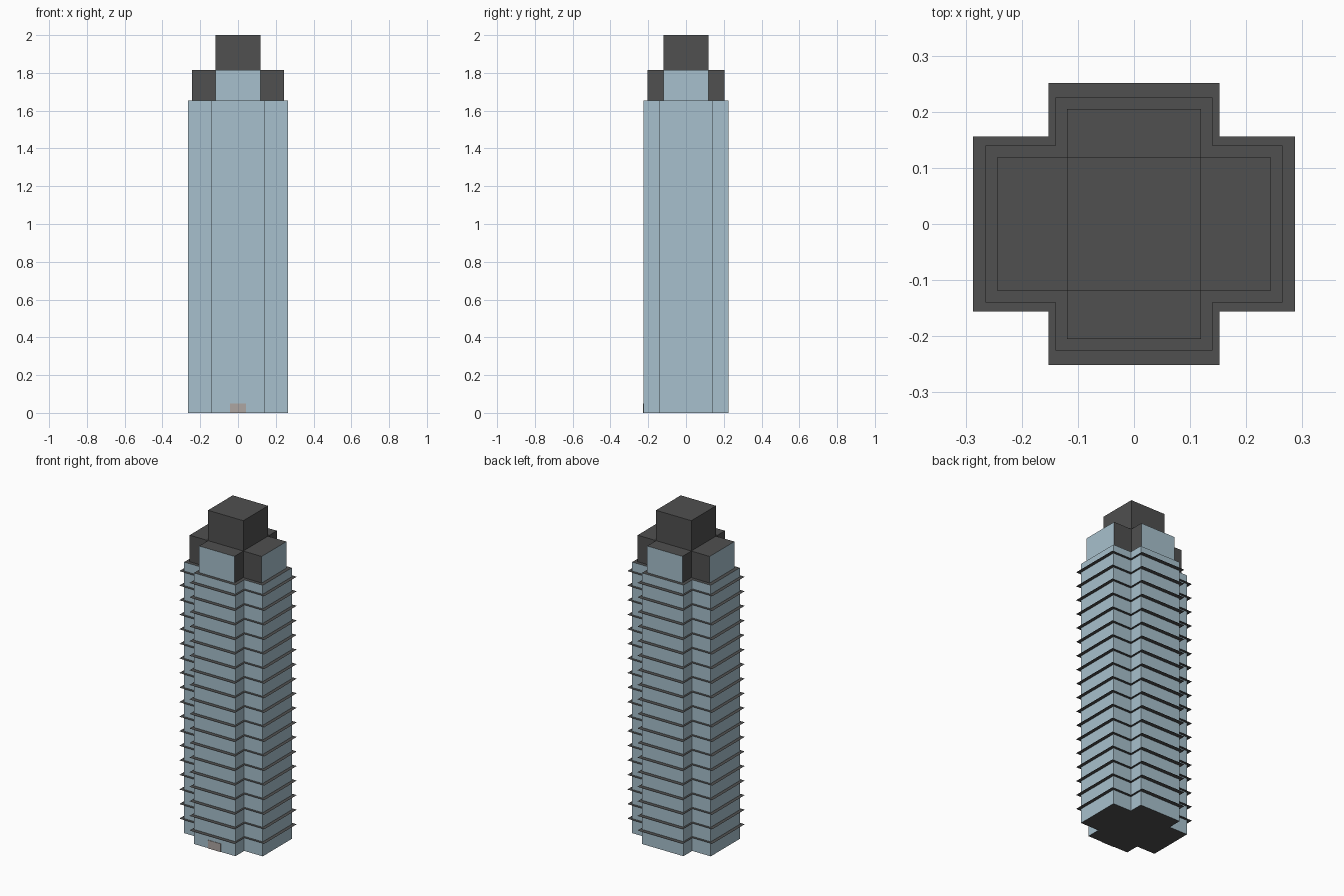
import bpy, bmesh

if "Cube" in bpy.data.objects:
    bpy.data.objects.remove(bpy.data.objects["Cube"])

def material(name, rgb):
    m = bpy.data.materials.new(name)
    m.diffuse_color = (*rgb, 1)
    m.use_nodes = True
    m.node_tree.nodes["Principled BSDF"].inputs["Base Color"].default_value = m.diffuse_color
    return m

GLASS = material("glass", (0.39, 0.53, 0.61))
DARK = material("dark_concrete", (0.08, 0.08, 0.08))
DOOR = material("door_panel", (0.42, 0.38, 0.36))

def cross(ax, ay, bx, by):
    """Plus-shaped outline: arms reach ax and by, with half widths ay and bx."""
    quarter = [(ax, ay), (bx, ay), (bx, by)]
    pts = quarter + [(-x, y) for x, y in reversed(quarter)]
    return pts + [(-x, -y) for x, y in pts]

def square(hx, hy, cy=0):
    return [(hx, cy - hy), (hx, cy + hy), (-hx, cy + hy), (-hx, cy - hy)]

def finish(name, bm, mats, pick=None):
    bm.normal_update()
    if pick:
        for f in bm.faces:
            f.material_index = pick(f)
    me = bpy.data.meshes.new(name)
    bm.to_mesh(me)
    bm.free()
    for m in mats:
        me.materials.append(m)
    ob = bpy.data.objects.new(name, me)
    bpy.context.collection.objects.link(ob)
    return ob

def prism(name, outline, z0, z1, mats, pick=None):
    bm = bmesh.new()
    f = bm.faces.new([bm.verts.new((x, y, z0)) for x, y in outline])
    top = bmesh.ops.extrude_face_region(bm, geom=[f], use_keep_orig=True)["geom"]
    verts = [v for v in top if isinstance(v, bmesh.types.BMVert)]
    bmesh.ops.translate(bm, verts=verts, vec=(0, 0, z1 - z0))
    bmesh.ops.recalc_face_normals(bm, faces=bm.faces[:])
    return finish(name, bm, mats, pick)

# Glass for walls, dark for roof and base
def walls(f):
    return 1 if abs(f.normal.z) > 0.5 else 0

# Only the outer end faces of the upper arms are glass
def arm_ends(f):
    c = f.calc_center_median()
    end = abs(f.normal.z) < 0.5 and (abs(c.x) > 0.24 or abs(c.y) > 0.20)
    return 0 if end else 1

# Main shaft and stepped crown
prism("tower_body", cross(0.265, 0.14, 0.14, 0.225), 0, 1.653, [GLASS, DARK], walls)
prism("upper_tier", cross(0.243, 0.119, 0.119, 0.205), 1.653, 1.815, [GLASS, DARK], arm_ends)
prism("penthouse", square(0.119, 0.119), 1.815, 2.0, [DARK])

# Paper-thin floor ledges
bm = bmesh.new()
for i in range(1, 19):
    bm.faces.new([bm.verts.new((x, y, i * 0.0888))
                  for x, y in cross(0.287, 0.156, 0.152, 0.251)])
finish("floor_ledges", bm, [DARK])

# Entrance on the front
prism("entrance_door", square(0.042, 0.0015, -0.2265), 0, 0.05, [DOOR])
